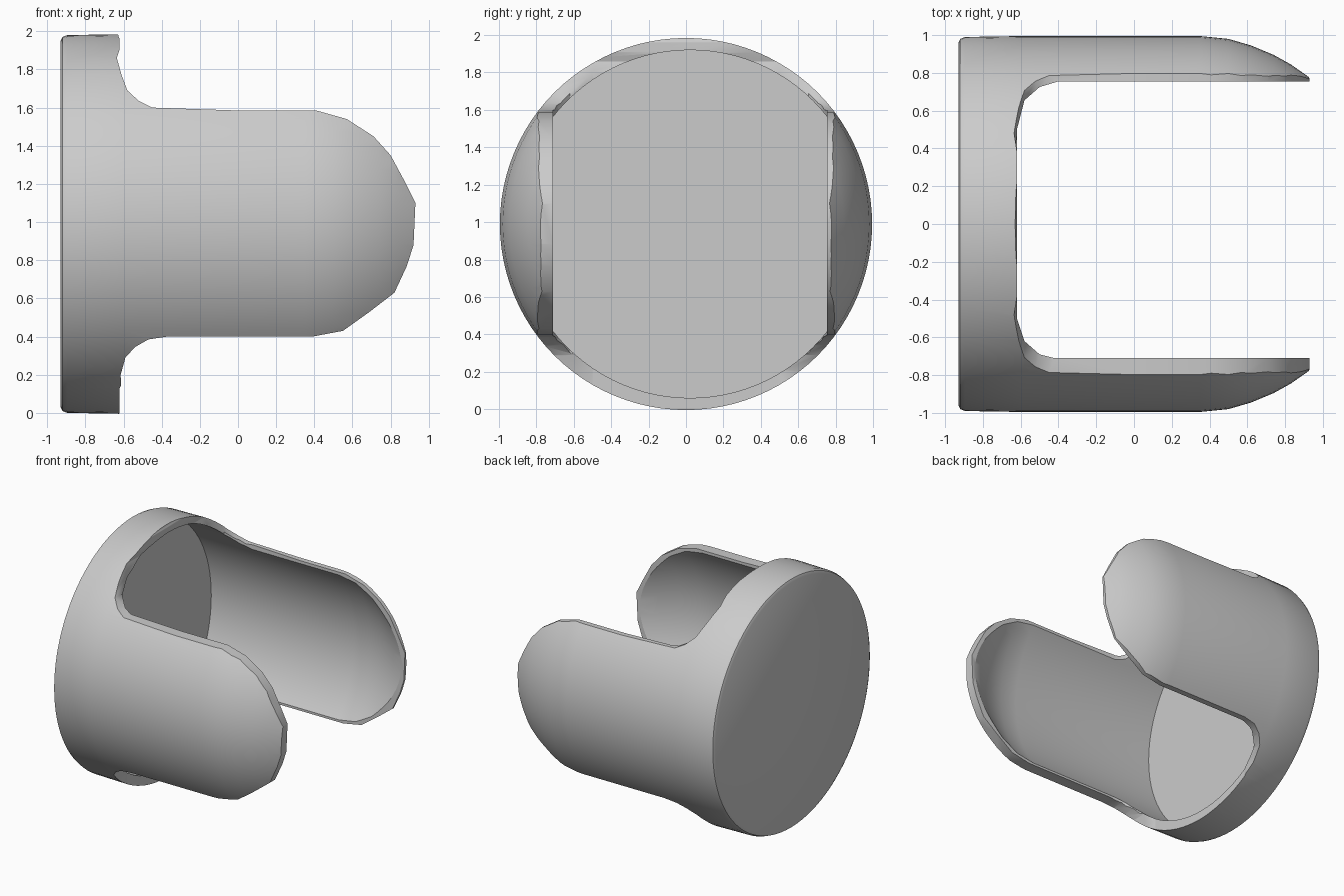
import bpy, bmesh
from math import tau, radians
from mathutils import Vector

cube = bpy.data.objects.get("Cube")
if cube:
    bpy.data.objects.remove(cube)

grey = bpy.data.materials.new("plain grey")
grey.use_nodes = True
grey.diffuse_color = (0.6, 0.6, 0.6, 1)
grey.node_tree.nodes["Principled BSDF"].inputs["Base Color"].default_value = grey.diffuse_color
CENTRE_Z = 0.99


def finish(name, bm):
    bmesh.ops.recalc_face_normals(bm, faces=bm.faces)
    mesh = bpy.data.meshes.new(name)
    bm.to_mesh(mesh)
    bm.free()
    mesh.materials.append(grey)
    obj = bpy.data.objects.new(name, mesh)
    bpy.context.collection.objects.link(obj)
    return obj


def lathe_x(name, profile, y=0.0, steps=96):
    """Turn (x, radius) points around the lengthwise axis."""
    bm = bmesh.new()
    verts = [bm.verts.new((x, y, CENTRE_Z + r)) for x, r in profile]
    edges = [bm.edges.new(pair) for pair in zip(verts, verts[1:])]
    bmesh.ops.spin(bm, geom=verts + edges, cent=(0, y, CENTRE_Z), axis=(1, 0, 0),
                   angle=tau, steps=steps)
    bmesh.ops.remove_doubles(bm, verts=bm.verts, dist=0.0005)
    return finish(name, bm)


def prism(name, points, offset):
    """Extrude a flat outline along an offset."""
    bm = bmesh.new()
    face = bm.faces.new([bm.verts.new(p) for p in points])
    new = bmesh.ops.extrude_face_region(bm, geom=[face])["geom"]
    bmesh.ops.translate(bm, vec=Vector(offset),
                        verts=[v for v in new if isinstance(v, bmesh.types.BMVert)])
    return finish(name, bm)


def boolean(obj, cutter, operation):
    mod = obj.modifiers.new(operation.title(), 'BOOLEAN')
    mod.operation, mod.object, mod.solver = operation, cutter, 'EXACT'
    bpy.context.view_layer.objects.active = obj
    bpy.ops.object.modifier_apply(modifier=mod.name)
    bpy.data.objects.remove(cutter)


# Domed cup with a chamfered base
cup = lathe_x("slotted_cup", [
    (-0.93, 0), (-0.93, 0.96), (-0.92, 0.98), (-0.895, 0.99), (-0.6, 0.995), (0.35, 0.995),
    (0.5, 0.98), (0.62, 0.945), (0.74, 0.895), (0.83, 0.845), (0.93, 0.775), (0.93, 0)])

# Hollow interior, slightly off centre so the back wall is thinner
cavity = lathe_x("cavity", [
    (-0.9, 0), (-0.9, 0.93), (0.35, 0.93), (0.5, 0.915), (0.64, 0.87),
    (0.78, 0.8), (0.93, 0.715), (1.0, 0.67), (1.0, 0)], y=0.022)
boolean(cup, cavity, 'DIFFERENCE')

# Side outline: full-height ring, filleted necks and two rounded arms
upper = [(0.93, 1.1), (0.87, 1.22), (0.8, 1.35), (0.71, 1.45), (0.57, 1.54), (0.41, 1.585),
         (0, 1.585), (-0.45, 1.6), (-0.52, 1.635), (-0.58, 1.69), (-0.61, 1.77),
         (-0.635, 1.86), (-0.61, 1.94), (-0.625, 1.97), (-0.66, 2.1)]
lower = [(-0.65, -0.1), (-0.61, 0.04), (-0.615, 0.2), (-0.59, 0.29), (-0.54, 0.345),
         (-0.47, 0.385), (-0.37, 0.4), (0.39, 0.4), (0.55, 0.43), (0.69, 0.53),
         (0.82, 0.63), (0.885, 0.77), (0.92, 0.88)]
outline = upper + [(-1.1, 2.1), (-1.1, -0.1)] + lower
silhouette = prism("silhouette", [(x, -1.2, z) for x, z in outline], (0, 2.4, 0))
boolean(cup, silhouette, 'INTERSECT')

# Trim the inner lips of both arms to straight edges
gap = [(-0.62, -0.5), (-0.58, -0.62), (-0.5, -0.69), (-0.42, -0.71), (1.1, -0.71),
       (1.1, 0.755), (-0.4, 0.755), (-0.5, 0.725), (-0.58, 0.655), (-0.62, 0.5)]
boolean(cup, prism("gap", [(x, y, -0.2) for x, y in gap], (0, 0, 2.4)), 'DIFFERENCE')

# Smooth walls with crisp cut edges
bpy.ops.object.select_all(action='DESELECT')
cup.select_set(True)
bpy.context.view_layer.objects.active = cup
bpy.ops.object.shade_smooth_by_angle(angle=radians(30))
